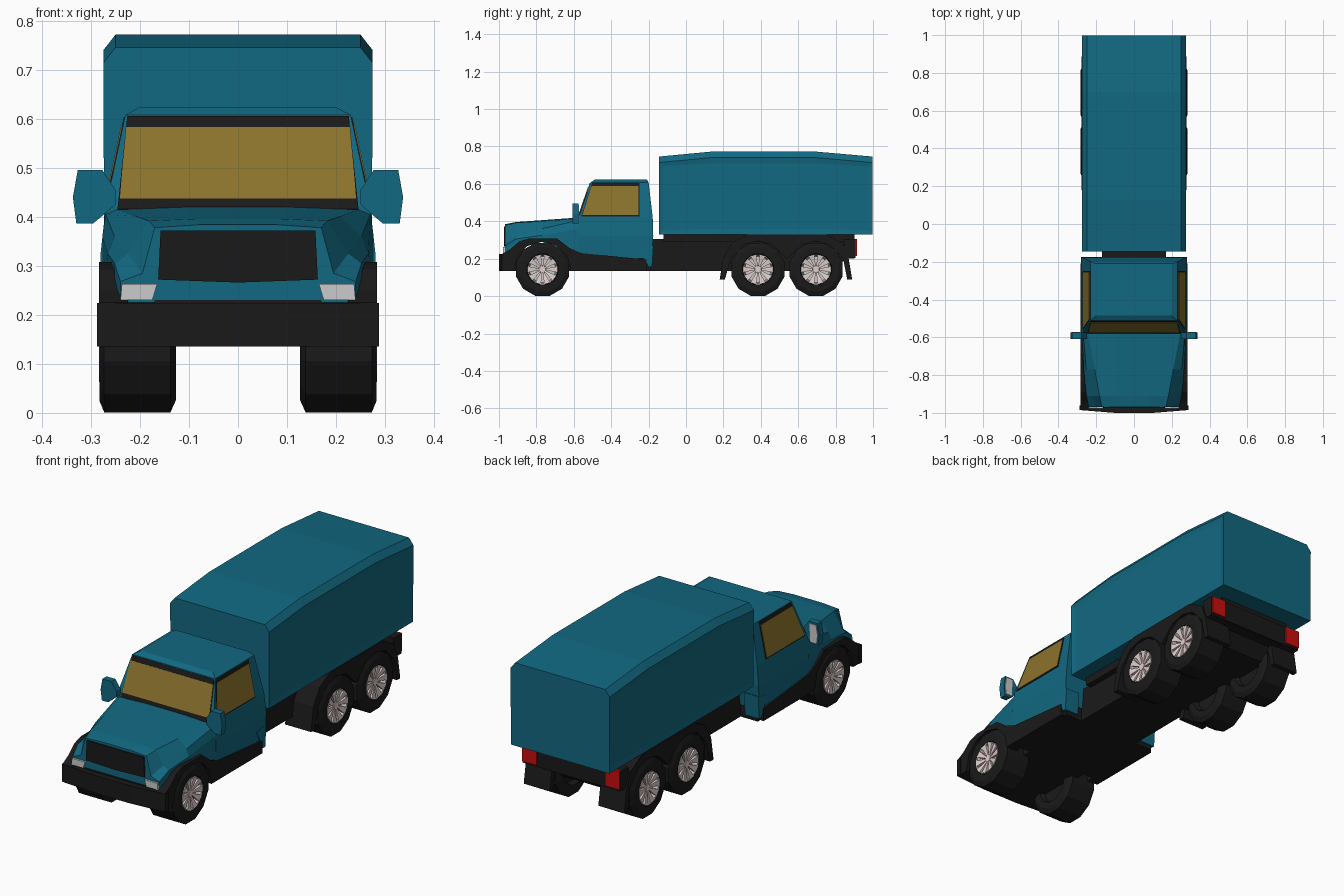
import bpy, bmesh, math
from mathutils import Vector

if "Cube" in bpy.data.objects:
    bpy.data.objects.remove(bpy.data.objects["Cube"])


def material(name, rgb):
    m = bpy.data.materials.new(name)
    m.diffuse_color = (*rgb, 1)
    m.use_nodes = True
    m.node_tree.nodes["Principled BSDF"].inputs["Base Color"].default_value = m.diffuse_color
    return m


TEAL = material("teal_paint", (0.006, 0.14, 0.22))
BLACK = material("black_trim", (0.01, 0.01, 0.01))
GLASS = material("amber_glass", (0.26, 0.17, 0.025))
RIM = material("pale_rim", (0.75, 0.62, 0.6))
RED = material("red_lamp", (0.6, 0.004, 0.004))


def make(name, verts, faces, mat=None, mirror=False):
    me = bpy.data.meshes.new(name)
    me.from_pydata([tuple(v) for v in verts], [], faces)
    bm = bmesh.new()
    bm.from_mesh(me)
    bmesh.ops.recalc_face_normals(bm, faces=bm.faces)
    bm.to_mesh(me)
    bm.free()
    ob = bpy.data.objects.new(name, me)
    bpy.context.collection.objects.link(ob)
    if mat:
        me.materials.append(mat)
    if mirror:
        ob.modifiers.new("Mirror", 'MIRROR')
    return ob


def loft(name, rings, mat=None, mirror=False):
    """Skin between equal rings of 3D points, with capped ends."""
    n = len(rings[0])
    verts = [p for r in rings for p in r]
    faces = [(k * n + i, k * n + (i + 1) % n, (k + 1) * n + (i + 1) % n, (k + 1) * n + i)
             for k in range(len(rings) - 1) for i in range(n)]
    faces += [tuple(range(n)), tuple(range(len(verts) - n, len(verts)))]
    return make(name, verts, faces, mat, mirror)


def side_profile(name, pts, x0, x1, mat=None, mirror=True):
    return loft(name, [[(x, y, z) for y, z in pts] for x in (x0, x1)], mat, mirror)


def front_profile(name, pts, y0, y1, mat=None, mirror=True):
    return loft(name, [[(x, y, z) for x, z in pts] for y in (y0, y1)], mat, mirror)


def box(name, x, y, z, mat=None, mirror=False):
    return side_profile(name, [(y[0], z[0]), (y[1], z[0]), (y[1], z[1]), (y[0], z[1])], *x, mat, mirror)


def section(y, half):
    """Symmetric cross-section at y from a half outline."""
    return [(x, y, z) for x, z in half] + [(-x, y, z) for x, z in reversed(half)]


def plate(name, quad, out, mat, mirror=False):
    """Thin plate standing proud of a sloped surface."""
    out = Vector(out)
    q = [Vector(p) for p in quad]
    return loft(name, [[p - out for p in q], [p + out for p in q]], mat, mirror)


# Cargo body with crowned roof and recessed side panels
cargo = loft("cargo_body", [section(y, [(0.273, 0.33), (0.275, t - 0.032), (0.25, t)])
                            for y, t in [(-0.145, 0.746), (0.13, 0.772), (0.7, 0.772), (0.998, 0.746)]], TEAL)
bm = bmesh.new()
bm.from_mesh(cargo.data)
for s in (1, -1):
    side = [f for f in bm.faces if f.normal.x * s > 0.95]
    bmesh.ops.inset_region(bm, faces=side, thickness=0.03, depth=-0.005)
bm.to_mesh(cargo.data)
bm.free()
box("cargo_subframe", (-0.2, 0.2), (-0.12, 0.9), (0.29, 0.335), BLACK)

# Chassis, cab floor and rear bar
side_profile("chassis", [(-0.97, 0.135), (0.8, 0.135), (0.85, 0.2), (0.9, 0.2), (0.9, 0.305), (-0.6, 0.305),
                         (-0.97, 0.23)], -0.17, 0.17, BLACK, False)
box("cab_floor", (-0.265, 0.265), (-0.58, -0.19), (0.135, 0.22), BLACK)
box("rear_bar", (-0.272, 0.272), (0.845, 0.907), (0.205, 0.305), BLACK)
box("tail_light", (0.19, 0.27), (0.9, 0.914), (0.215, 0.305), RED, True)

# Bowed front bumper
loft("front_bumper", [[(-0.288, -0.96, z), (-0.288, -0.985, z), (-0.1, -1, z), (0.1, -1, z),
                       (0.288, -0.985, z), (0.288, -0.96, z)] for z in (0.135, 0.224)], BLACK)

# Hood with flared sides
loft("hood", [
    section(-0.968, [(0.24, 0.225), (0.24, 0.268), (0.195, 0.285), (0.17, 0.378), (0.08, 0.384)]),
    section(-0.91, [(0.252, 0.25), (0.252, 0.305), (0.225, 0.325), (0.182, 0.392), (0.085, 0.396)]),
    section(-0.77, [(0.265, 0.29), (0.266, 0.325), (0.252, 0.36), (0.208, 0.401), (0.095, 0.406)]),
    section(-0.575, [(0.277, 0.21), (0.277, 0.36), (0.27, 0.405), (0.245, 0.415), (0.11, 0.42)])], TEAL)
front_profile("grille", [(-0.163, 0.272), (0, 0.266), (0.163, 0.272), (0.158, 0.372), (-0.158, 0.372)],
              -0.96, -0.974, BLACK, False)
front_profile("headlight", [(0.175, 0.23), (0.24, 0.23), (0.237, 0.263), (0.165, 0.263)], -0.95, -0.978)

# Cab tapering up to the roof
loft("cab", [[(-w, f, z), (w, f, z), (w, r, z), (-w, r, z)] for z, f, r, w in [
    (0.2, -0.575, -0.185, 0.275), (0.32, -0.575, -0.175, 0.281), (0.42, -0.575, -0.178, 0.27),
    (0.608, -0.51, -0.2, 0.23), (0.624, -0.485, -0.21, 0.2)]], TEAL)
side_profile("cab_rear_skirt", [(-0.25, 0.25), (-0.2, 0.155), (-0.182, 0.155), (-0.174, 0.27)], 0.2, 0.279, TEAL)


# Windows follow the cab slopes
def slope_y(z):
    return -0.575 + (z - 0.42) * 0.065 / 0.188


def slope_x(z):
    return 0.27 - (z - 0.42) * 0.04 / 0.188


def windshield(name, z0, z1, w0, w1, d, mat):
    plate(name, [(-w0, slope_y(z0), z0), (w0, slope_y(z0), z0), (w1, slope_y(z1), z1), (-w1, slope_y(z1), z1)],
          (0, -d, d * 0.35), mat)


def side_window(name, z0, z1, f0, f1, r, d, mat):
    plate(name, [(slope_x(z0), f0, z0), (slope_x(z0), r, z0), (slope_x(z1), r, z1), (slope_x(z1), f1, z1)],
          (d, 0, d * 0.2), mat, True)


windshield("windshield_frame", 0.415, 0.605, 0.246, 0.226, 0.003, BLACK)
windshield("windshield_glass", 0.436, 0.582, 0.241, 0.229, 0.005, GLASS)
side_window("side_window_frame", 0.425, 0.604, -0.56, -0.502, -0.248, 0.002, BLACK)
side_window("side_window_glass", 0.432, 0.588, -0.554, -0.505, -0.253, 0.004, GLASS)

# Door mirrors
front_profile("door_mirror", [(0.25, 0.425), (0.295, 0.387), (0.33, 0.387), (0.337, 0.44), (0.327, 0.496),
                              (0.277, 0.496), (0.25, 0.455)], -0.608, -0.575, TEAL)
front_profile("mirror_glass", [(0.29, 0.397), (0.325, 0.397), (0.33, 0.44), (0.322, 0.487), (0.285, 0.487)],
              -0.58, -0.571)

# Fenders with wheel arches
side_profile("front_fender", [
    (-0.985, 0.225), (-0.94, 0.25), (-0.89, 0.293), (-0.84, 0.308), (-0.69, 0.308), (-0.62, 0.255), (-0.56, 0.23),
    (-0.21, 0.195), (-0.21, 0.135), (-0.615, 0.135), (-0.635, 0.215), (-0.695, 0.272), (-0.77, 0.292),
    (-0.845, 0.272), (-0.9, 0.215), (-0.92, 0.135), (-0.985, 0.135)], 0.225, 0.284, BLACK)
side_profile("rear_fender", [
    (0.18, 0.09), (0.2, 0.21), (0.25, 0.29), (0.33, 0.33), (0.75, 0.33), (0.84, 0.28), (0.87, 0.2), (0.888, 0.09),
    (0.862, 0.09), (0.84, 0.2), (0.77, 0.275), (0.695, 0.295), (0.62, 0.275), (0.54, 0.2), (0.46, 0.275),
    (0.385, 0.295), (0.31, 0.275), (0.24, 0.2), (0.208, 0.09)], 0.135, 0.279, BLACK)


# Wheels: tyre, dished rim and wedge spokes
def wheel(label, cy, cz=0.143):
    def at(x, r, a):
        return (x, cy + r * math.cos(a), cz + r * math.sin(a))

    def turned(name, profile, n, mat):
        loft(label + name, [[at(x, r, 2 * math.pi * (i + 0.5) / n) for i in range(n)] for x, r in profile], mat, True)

    turned("_tyre", [(0.15, 0.08), (0.127, 0.09), (0.127, 0.122), (0.138, 0.147), (0.273, 0.147), (0.283, 0.122),
                     (0.283, 0.085), (0.25, 0.08)], 12, BLACK)
    turned("_rim_dish", [(0.25, 0.08), (0.284, 0.081), (0.282, 0.076), (0.258, 0.07)], 20, None)
    turned("_hub", [(0.25, 0.022), (0.276, 0.018)], 10, RIM)
    verts, faces = [], []
    for k in range(10):
        a, b = 2 * math.pi * k / 10, len(verts)
        for depth in (0.012, 0):
            verts += [at(0.272 - depth, 0.012, a - 0.25), at(0.284 - depth, 0.079, a - 0.2),
                      at(0.284 - depth, 0.079, a + 0.2), at(0.272 - depth, 0.012, a + 0.25)]
        faces += [tuple(b + i for i in f) for f in
                  [(0, 1, 2, 3), (4, 5, 6, 7), (0, 1, 5, 4), (1, 2, 6, 5), (2, 3, 7, 6), (3, 0, 4, 7)]]
    make(label + "_spokes", verts, faces, RIM, True)


for label, y in [("front_wheel", -0.767), ("middle_wheel", 0.385), ("rear_wheel", 0.695)]:
    wheel(label, y)
